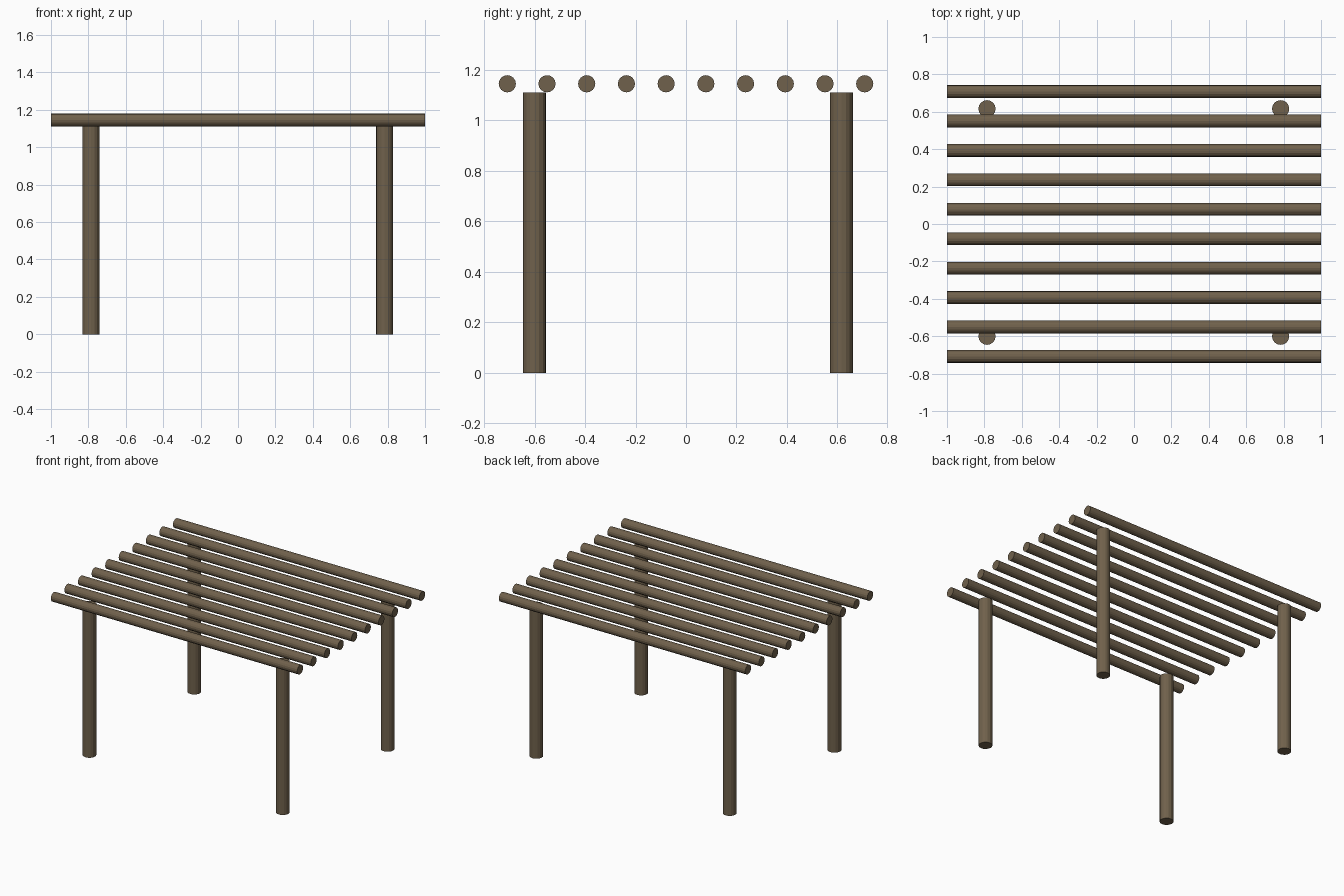
import bpy, math

if "Cube" in bpy.data.objects:
    bpy.data.objects.remove(bpy.data.objects["Cube"])

# Single weathered wood colour
wood = bpy.data.materials.new("brown_wood")
wood.diffuse_color = (0.162, 0.120, 0.072, 1)
wood.use_nodes = True
wood.node_tree.nodes["Principled BSDF"].inputs["Base Color"].default_value = wood.diffuse_color


def log(name, radius, length, centre, sides, rotation=(0, 0, 0)):
    bpy.ops.mesh.primitive_cylinder_add(vertices=sides, radius=radius, depth=length,
                                        location=centre, rotation=rotation)
    ob = bpy.context.object
    ob.name = name
    ob.data.materials.append(wood)
    return ob


# Four upright posts
POST_H = 1.11
for side, x in (("left", -0.786), ("right", 0.784)):
    for end, y in (("front", -0.60), ("back", 0.616)):
        log(f"{end}_{side}_post", 0.046, POST_H, (x, y, POST_H / 2), 16)

# Ten roof poles running along x
for i in range(10):
    y = -0.708 + i * 1.416 / 9
    log(f"roof_pole_{i + 1}", 0.034, 2.0, (0, y, 1.145), 16, (0, math.pi / 2, 0))
